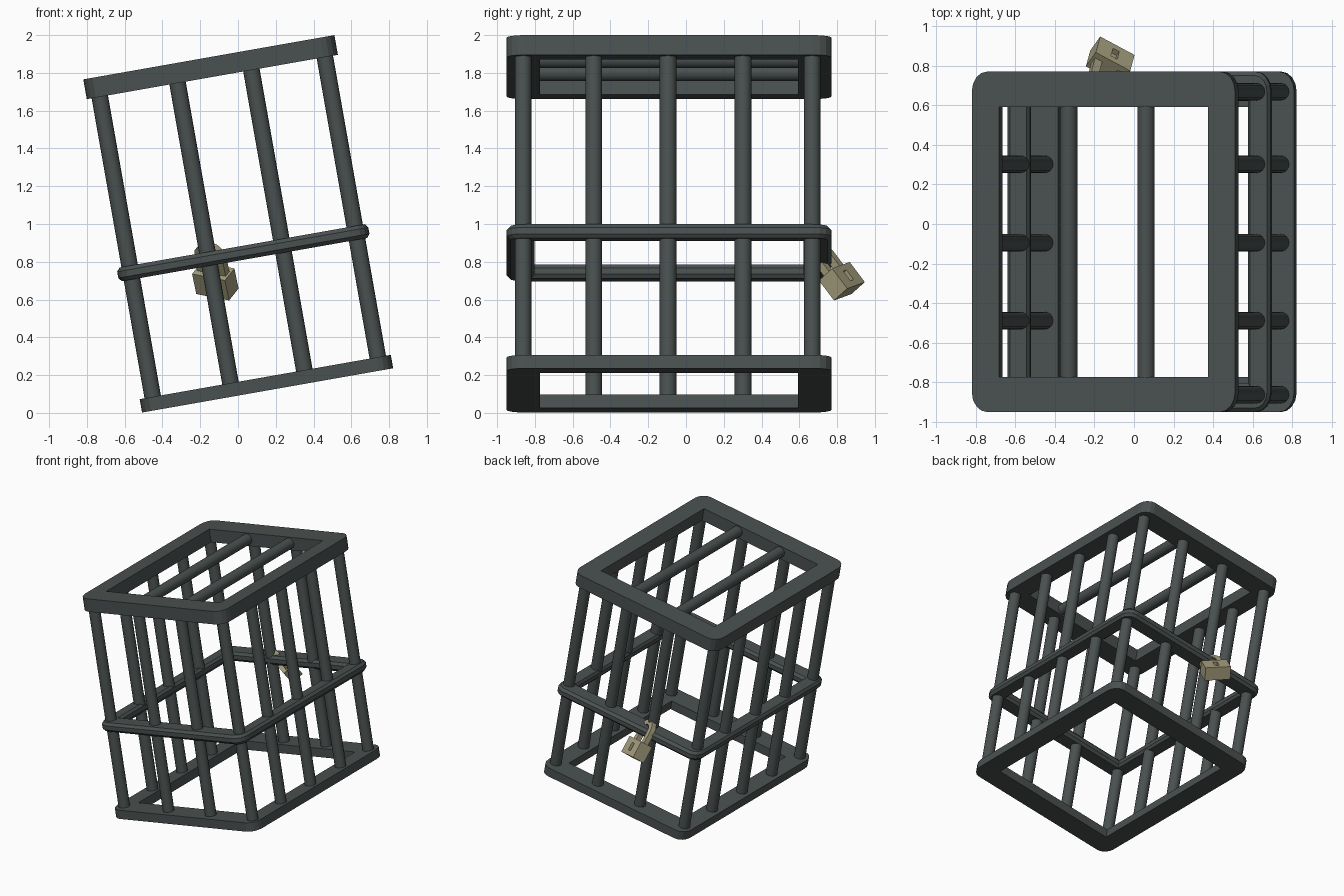
import bpy, bmesh, math
from mathutils import Matrix, Vector

old = bpy.data.objects.get("Cube")
if old:
    bpy.data.objects.remove(old, do_unlink=True)


def material(name, rgb):
    m = bpy.data.materials.new(name)
    m.use_nodes = True
    m.diffuse_color = (*rgb, 1)
    bsdf = m.node_tree.nodes["Principled BSDF"]
    bsdf.inputs["Base Color"].default_value = (*rgb, 1)
    bsdf.inputs["Roughness"].default_value = 0.7
    return m


iron = material("dark iron", (0.068, 0.082, 0.08))
brass = material("dull brass", (0.38, 0.35, 0.21))

# The whole cage leans over sideways
LEAN = Matrix.Rotation(math.radians(-10), 4, 'Y')
CENTRE = Vector((0.175, -0.09, 0))
HALF_X, HALF_Y = 0.675, 0.86
SQUASH = HALF_X / HALF_Y
BAR_RADIUS = 0.044


def add_object(name, bm, mat, matrix):
    bmesh.ops.recalc_face_normals(bm, faces=bm.faces)
    mesh = bpy.data.meshes.new(name)
    bm.to_mesh(mesh)
    bm.free()
    mesh.materials.append(mat)
    ob = bpy.data.objects.new(name, mesh)
    bpy.context.collection.objects.link(ob)
    ob.matrix_world = matrix
    return ob


def smooth(ob, angle=35):
    bpy.ops.object.select_all(action='DESELECT')
    ob.select_set(True)
    bpy.context.view_layer.objects.active = ob
    bpy.ops.object.shade_smooth_by_angle(angle=math.radians(angle))


def rounded_loop(bm, inset, z, radius, steps=4):
    """Rounded rectangle, narrower in x than in y."""
    r = max(radius - inset, 0)
    c = HALF_Y - inset - r
    verts = []
    for q, (sx, sy) in enumerate([(1, 1), (-1, 1), (-1, -1), (1, -1)]):
        for i in range(steps + 1):
            a = math.pi / 2 * (q + i / steps)
            p = Vector(((sx * c + r * math.cos(a)) * SQUASH,
                        sy * c + r * math.sin(a), z))
            verts.append(bm.verts.new(p + CENTRE))
    return verts


def hoop(name, section, radius=0.1):
    """Sweep a closed (inset, height) section around the cage."""
    bm = bmesh.new()
    loops = [rounded_loop(bm, d, z, radius) for d, z in section]
    for k, a in enumerate(loops):
        b = loops[(k + 1) % len(loops)]
        for i in range(len(a)):
            j = (i + 1) % len(a)
            bm.faces.new((a[i], a[j], b[j], b[i]))
    bmesh.ops.remove_doubles(bm, verts=bm.verts, dist=0.0005)
    return add_object(name, bm, iron, LEAN)


def bar(name, start, end):
    start, end = Vector(start), Vector(end)
    axis = end - start
    bm = bmesh.new()
    bmesh.ops.create_cone(bm, cap_ends=True, segments=16, radius1=BAR_RADIUS,
                          radius2=BAR_RADIUS, depth=axis.length)
    turn = axis.to_track_quat('Z', 'Y').to_matrix().to_4x4()
    smooth(add_object(name, bm, iron,
                      LEAN @ Matrix.Translation((start + end) / 2) @ turn))


# Frames and middle band
WIDTH = 0.178
for name, low, high in [("bottom_frame", 0.09, 0.162), ("top_frame", 1.775, 1.881)]:
    hoop(name, [(0, low), (0, high), (WIDTH, high), (WIDTH, low)])
hoop("middle_band", [(0, 0.813), (0, 0.847), (0.02, 0.867), (0.13, 0.867),
                     (0.148, 0.847), (0.148, 0.813), (0.13, 0.793), (0.02, 0.793)])

# Upright bars around the edge
columns = [-0.43, -0.012, 0.385, 0.78]
rows = [-0.862, -0.488, -0.095, 0.302, 0.668]
for i, x in enumerate(columns):
    for j, y in enumerate(rows):
        if i in (0, 3) or j in (0, 4):
            bar(f"upright_bar_{i}_{j}", (x, y, 0.12), (x, y, 1.82))

# Roof bars
for i in (1, 2):
    bar(f"roof_bar_{i}", (columns[i], -0.85, 1.83), (columns[i], 0.67, 1.83))

# Padlock axes: thickness, width, height
t = Vector((0.467, 0.654, 0.589)).normalized()
s = Vector((-0.845, 0.497, 0.2))
s = (s - t * s.dot(t)).normalized()
h = t.cross(s)
lock = Matrix((t, s, h)).transposed().to_4x4()
lock.translation = (-0.12, 0.825, 0.697)

# Padlock body with a sunken keyhole
bm = bmesh.new()
bmesh.ops.create_cube(bm, size=1, matrix=Matrix.Diagonal((0.107, 0.2, 0.135, 1)))
bm.normal_update()
front = max(bm.faces, key=lambda f: f.calc_center_median().x)
bmesh.ops.inset_region(bm, faces=[front], thickness=0.04)
for v in front.verts:
    v.co.y = math.copysign(0.018, v.co.y)
    v.co.z = math.copysign(0.032, v.co.z)
hole = bmesh.ops.extrude_discrete_faces(bm, faces=[front])["faces"][0]
for v in hole.verts:
    v.co.x -= 0.03
add_object("padlock_body", bm, brass, lock)

# Padlock shackle: square rod bent into an arch
REACH, ROD = 0.066, 0.021
path = [(-REACH, 0.05)]
path += [(-REACH * math.cos(math.pi * i / 6), 0.165 + REACH * math.sin(math.pi * i / 6))
         for i in range(7)]
path.append((REACH, 0.05))
bm = bmesh.new()
rings = []
for i, (y, z) in enumerate(path):
    a = math.pi * min(max(i - 1, 0), 6) / 6
    out = Vector((0, -math.cos(a), math.sin(a)))
    side = Vector((1, 0, 0))
    rings.append([bm.verts.new(Vector((0, y, z)) + ROD * (out * p + side * q))
                  for p, q in [(1, 1), (1, -1), (-1, -1), (-1, 1)]])
for a, b in zip(rings, rings[1:]):
    for i in range(4):
        j = (i + 1) % 4
        bm.faces.new((a[i], a[j], b[j], b[i]))
bm.faces.new(rings[0])
bm.faces.new(rings[-1])
add_object("padlock_shackle", bm, brass, lock)
